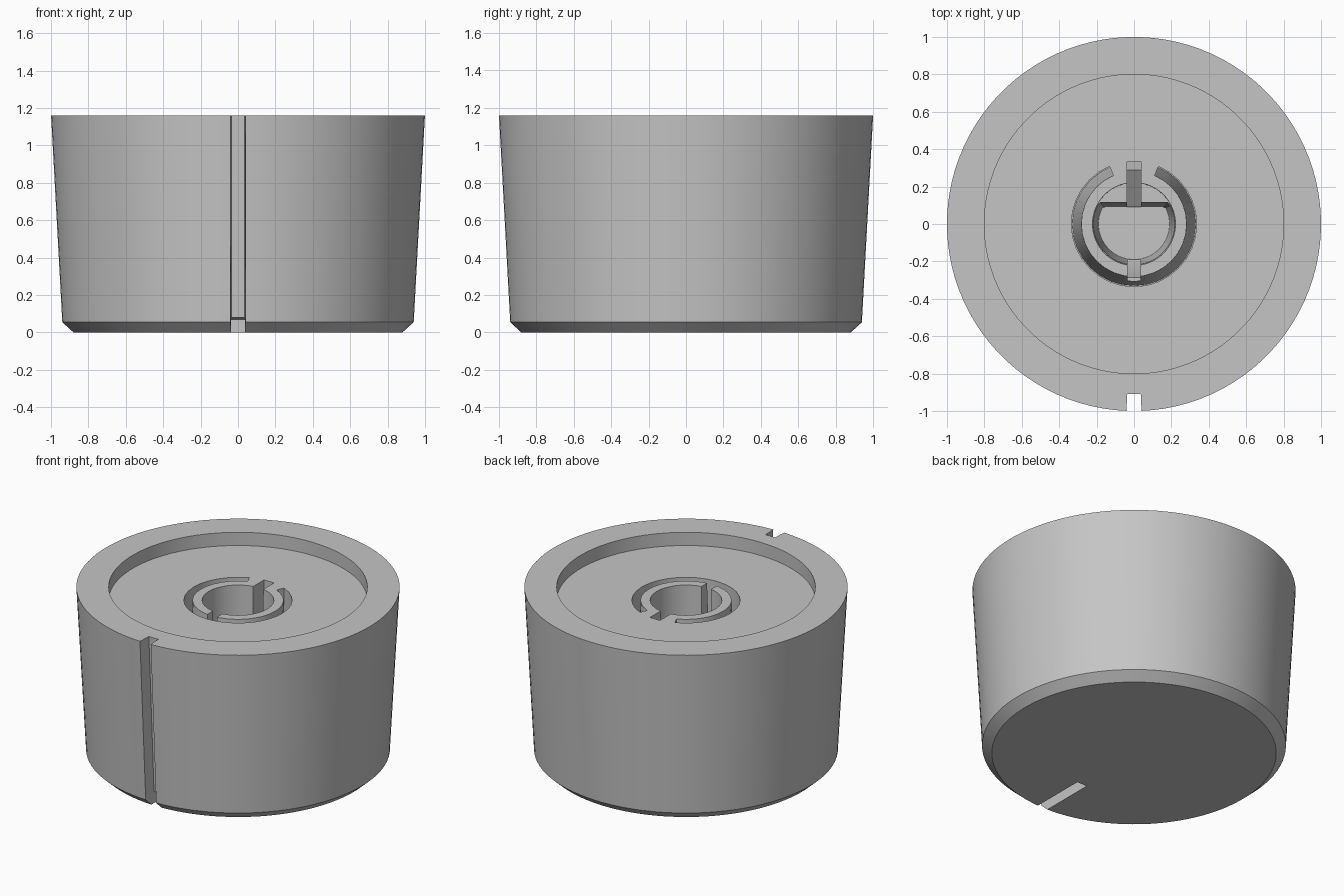
import bpy, bmesh, math

if "Cube" in bpy.data.objects:
    bpy.data.objects.remove(bpy.data.objects["Cube"])

grey = bpy.data.materials.new("light_grey")
grey.diffuse_color = (0.56, 0.56, 0.56, 1)
grey.use_nodes = True
grey.node_tree.nodes["Principled BSDF"].inputs["Base Color"].default_value = grey.diffuse_color


def loft(name, rings, closed=False):
    """Skin equal-length rings of points; cap both ends unless closed."""
    bm = bmesh.new()
    rows = [[bm.verts.new(p) for p in ring] for ring in rings]
    n = len(rows[0])
    for a, b in zip(rows, rows[1:] + rows[:1] if closed else rows[1:]):
        for i in range(n):
            j = (i + 1) % n
            bm.faces.new((a[i], a[j], b[j], b[i]))
    if not closed:
        bm.faces.new(rows[0])
        bm.faces.new(rows[-1])
    bmesh.ops.recalc_face_normals(bm, faces=bm.faces)
    me = bpy.data.meshes.new(name)
    bm.to_mesh(me)
    bm.free()
    ob = bpy.data.objects.new(name, me)
    bpy.context.collection.objects.link(ob)
    me.materials.append(grey)
    return ob


def circle(r, z, n=96, flat=9):
    pts = [(2 * math.pi * (i + 0.5) / n) for i in range(n)]
    return [(r * math.cos(t), min(r * math.sin(t), flat), z) for t in pts]


def slot(name, outline, half_width):
    """Extrude a (y, z) side outline across x."""
    return loft(name, [[(x, y, z) for y, z in outline] for x in (-half_width, half_width)])


# Tapered knob with a bevelled face at the bottom
knob = loft("knob_body", [circle(0.88, 0), circle(0.94, 0.055), circle(1.0, 1.16)])

# Shallow recess and shaft bore, round above and D-shaped below
recess = loft("recess_cutter", [circle(0.8, 1.07), circle(0.8, 1.3)])
bore = loft("bore_cutter", [circle(0.22, 0.75, 48), circle(0.222, 1.1, 48)])
d_bore = loft("d_bore_cutter", [circle(0.19, 0.25, 48, 0.09), circle(0.218, 0.76, 48, 0.115)])

# C-shaped channel around the drafted sleeve
profile = [(0.282, 1.1), (0.335, 1.1), (0.335, 0.2), (0.33, 0.2), (0.282, 1.06)]
sweep = []
for i in range(29):
    t = math.radians(113 + 314 * i / 28)
    sweep.append([(r * math.cos(t), r * math.sin(t), z) for r, z in profile])
channel = loft("channel_cutter", sweep)

# Key slot at the back of the sleeve and a notch at its front
key = slot("key_slot_cutter", [(0.0, 0.26), (0.09, 0.26), (0.29, 0.4), (0.333, 0.3),
                               (0.335, 1.1), (0.0, 1.1)], 0.038)
notch = slot("notch_cutter", [(-0.18, 0.26), (-0.21, 0.3), (-0.285, 0.6),
                              (-0.31, 0.6), (-0.31, 1.1), (-0.18, 1.1)], 0.036)

# Pointer groove up the side, narrowing inwards, and its run along the face
groove = loft("side_groove_cutter", [
    [(-0.046, -1.1, z), (0.046, -1.1, z), (0.036, y, z), (-0.036, y, z)]
    for z, y in ((-0.1, -0.845), (1.3, -0.917))])
face_groove = slot("face_groove_cutter", [(-0.5, -0.1), (-0.5, 0.065), (-0.95, 0.085),
                                          (-0.95, -0.1)], 0.038)

for cutter in (recess, bore, d_bore, channel, key, notch, groove, face_groove):
    mod = knob.modifiers.new(cutter.name, "BOOLEAN")
    mod.operation = "DIFFERENCE"
    mod.solver = "EXACT"
    mod.object = cutter
    cutter.hide_render = True

# Bake the cuts, drop the cutters and smooth the round walls
bpy.context.view_layer.objects.active = knob
knob.select_set(True)
for mod in list(knob.modifiers):
    cutter = mod.object
    bpy.ops.object.modifier_apply(modifier=mod.name)
    bpy.data.objects.remove(cutter)
bpy.ops.object.shade_smooth_by_angle(angle=math.radians(25))
